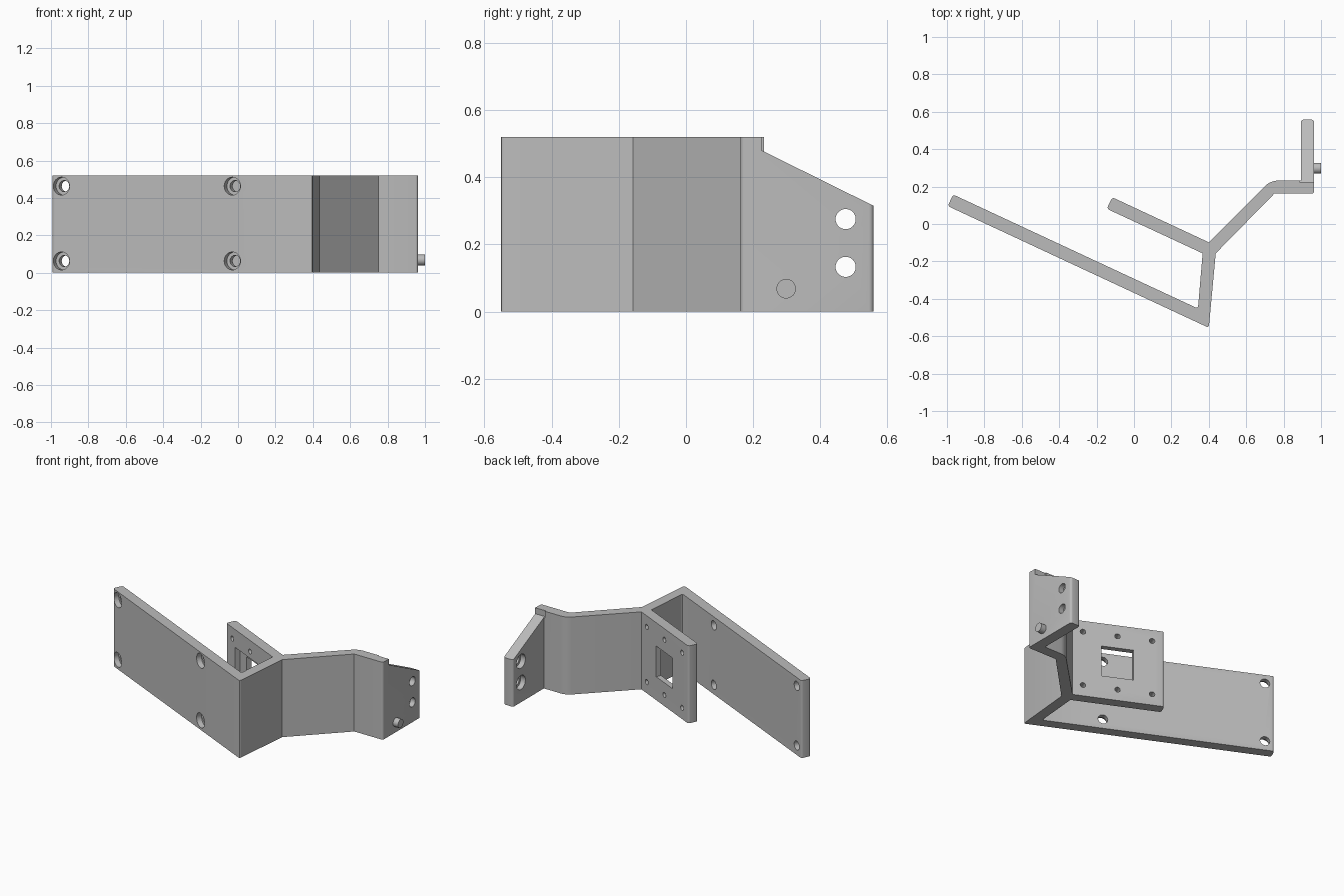
import bpy, bmesh
from math import radians, cos, sin
from mathutils import Vector, Matrix

cube = bpy.data.objects.get("Cube")
if cube:
    bpy.data.objects.remove(cube, do_unlink=True)

H = 0.52                                        # height of the bracket
A = radians(25)
U = Vector((-cos(A), sin(A), 0))                # along the slanted plates
N = Vector((sin(A), cos(A), 0))                 # their rear-facing normal
X, Y, Z = Vector((1, 0, 0)), Vector((0, 1, 0)), Vector((0, 0, 1))
T = 0.068                                       # plate thickness

grey = bpy.data.materials.new("plain grey")
grey.use_nodes = True
grey.diffuse_color = (0.5, 0.5, 0.5, 1)
grey.node_tree.nodes["Principled BSDF"].inputs["Base Color"].default_value = grey.diffuse_color


def add_object(name, bm):
    bmesh.ops.recalc_face_normals(bm, faces=bm.faces)
    mesh = bpy.data.meshes.new(name)
    bm.to_mesh(mesh)
    bm.free()
    mesh.materials.append(grey)
    obj = bpy.data.objects.new(name, mesh)
    bpy.context.collection.objects.link(obj)
    return obj


def prism(name, points, direction, fillets=None):
    """Extrude a closed outline; fillets maps a radius to outline indices."""
    bm = bmesh.new()
    base = [bm.verts.new(p) for p in points]
    top = [bm.verts.new(Vector(p) + direction) for p in points]
    bm.faces.new(base)
    bm.faces.new(top)
    rails = []
    for i in range(len(base)):
        j = (i + 1) % len(base)
        bm.faces.new((base[i], base[j], top[j], top[i]))
    for i in range(len(base)):
        rails.append(bm.edges.get((base[i], top[i])))
    for radius, ids in (fillets or {}).items():
        bmesh.ops.bevel(bm, geom=[rails[i] for i in ids], offset=radius,
                        segments=4, profile=0.5, affect='EDGES')
    return add_object(name, bm)


def cylinder(name, start, axis, length, radius):
    bm = bmesh.new()
    turn = axis.to_track_quat('Z', 'Y').to_matrix().to_4x4()
    bmesh.ops.create_cone(bm, cap_ends=True, segments=32, radius1=radius,
                          radius2=radius, depth=length,
                          matrix=Matrix.Translation(start + axis * length / 2) @ turn)
    return add_object(name, bm)


def block(name, origin, u0, u1, z0, z1, d0, d1):
    """Box in the frame of a slanted plate."""
    pts = [origin + U * u + N * d0 + Z * z
           for u, z in ((u0, z0), (u1, z0), (u1, z1), (u0, z1))]
    return prism(name, pts, N * (d1 - d0))


def cut(target, cutter):
    cutter.hide_render = True
    mod = target.modifiers.new("cut", 'BOOLEAN')
    mod.operation, mod.solver, mod.object = 'DIFFERENCE', 'EXACT', cutter
    bpy.context.view_layer.objects.active = target
    bpy.ops.object.modifier_apply(modifier=mod.name)
    bpy.data.objects.remove(cutter, do_unlink=True)


# Bent body: long plate, strut, arm, side flange and short plate in one outline
corner = Vector((0.40, -0.555, 0))              # outer corner of the long plate
joint = Vector((0.40, -0.098, 0))               # rear face start of the short plate
outline = [
    corner, Vector((0.437, -0.157, 0)), Vector((0.75, 0.162, 0)),
    Vector((0.963, 0.162, 0)), Vector((0.963, 0.558, 0)), Vector((0.893, 0.558, 0)),
    Vector((0.893, 0.232, 0)), Vector((0.73, 0.232, 0)),
    joint, joint + U * 0.57, joint + U * 0.57 - N * T,
    Vector((0.367, -0.157, 0)), Vector((0.342, -0.452, 0)),
    corner + U * 1.54 + N * T, corner + U * 1.54,
]
body = prism("bracket_body", outline, Z * H,
             {0.014: [0, 3, 4, 5, 9, 10, 12, 13, 14], 0.035: [7]})

# Sloped top of the side flange
slope = [Vector((0.885, y, z)) for y, z in
         ((0.224, 0.7), (0.224, 0.48), (0.62, 0.284), (0.62, 0.7))]
cut(body, prism("slope_cutter", slope, X * 0.2))

# Counterbored screw holes in the long plate
for u in (1.483, 0.475):
    for z in (0.063, 0.463):
        p = corner + U * u + Z * z
        cut(body, cylinder("hole_cutter", p - N * 0.05, N, 0.2, 0.03))
        cut(body, cylinder("bore_cutter", p - N * 0.05, N, 0.085, 0.048))

# Counterbored holes in the side flange
for z in (0.133, 0.275):
    p = Vector((0.893, 0.475, z))
    cut(body, cylinder("hole_cutter", p - X * 0.05, X, 0.2, 0.03))
    cut(body, cylinder("bore_cutter", p - X * 0.05, X, 0.085, 0.047))

# Short plate: shallow pocket on the inner face, square window, six small holes
cut(body, block("pocket_cutter", joint, 0.11, 0.46, 0.12, 0.40, -0.1, -0.035))
cut(body, block("window_cutter", joint, 0.18, 0.38, 0.157, 0.363, -0.15, 0.05))
for u in (0.065, 0.28, 0.495):
    for z in (0.075, H - 0.075):
        p = joint + U * u + Z * z
        cut(body, cylinder("hole_cutter", p - N * 0.1, N, 0.15, 0.017))

# Locating pin on the outside of the flange
pin = cylinder("locating_pin", Vector((0.94, 0.298, 0.068)), X, 0.06, 0.029)

# Smooth the round parts, keep the edges sharp
for obj in (body, pin):
    bpy.ops.object.select_all(action='DESELECT')
    obj.select_set(True)
    bpy.context.view_layer.objects.active = obj
    bpy.ops.object.shade_smooth_by_angle(angle=radians(30))
